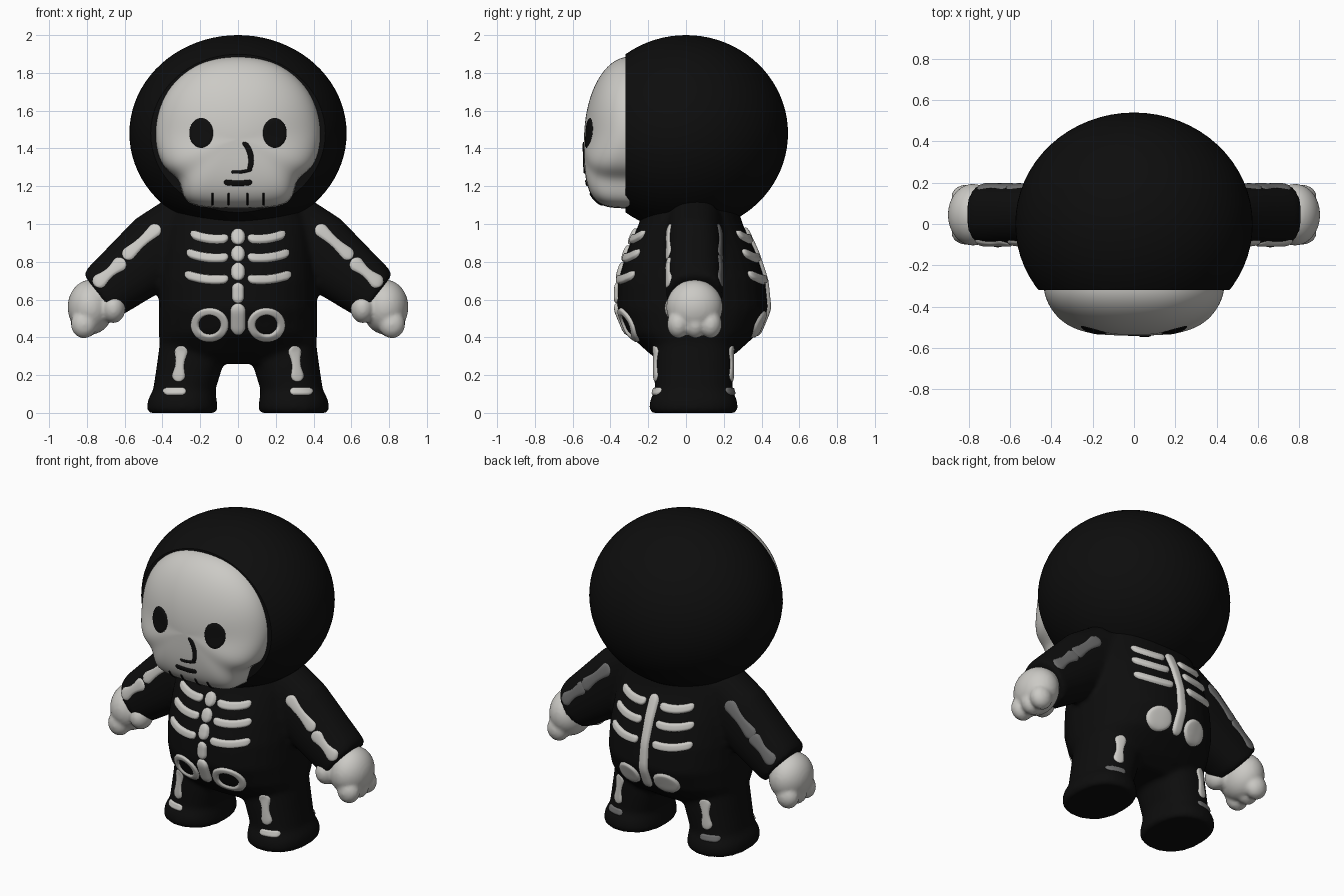
import bpy, bmesh, math
from mathutils import Vector, Matrix
from mathutils.bvhtree import BVHTree

cube = bpy.data.objects.get("Cube")
if cube:
    bpy.data.objects.remove(cube)


def material(name, rgb):
    m = bpy.data.materials.new(name)
    m.use_nodes = True
    m.diffuse_color = (*rgb, 1)
    bsdf = m.node_tree.nodes["Principled BSDF"]
    bsdf.inputs["Base Color"].default_value = (*rgb, 1)
    bsdf.inputs["Roughness"].default_value = 0.8
    return m


BLACK = material("suit_black", (0.004, 0.004, 0.004))
BONE = material("bone_white", (0.6, 0.59, 0.56))
GREY = material("shadow_grey", (0.15, 0.15, 0.15))


def finish(name, bm, mat, mods=(), angle=50):
    """Turn a bmesh into a smooth object with its modifiers baked in."""
    me = bpy.data.meshes.new(name)
    bm.to_mesh(me)
    bm.free()
    ob = bpy.data.objects.new(name, me)
    bpy.context.collection.objects.link(ob)
    for kind, settings in mods:
        mod = ob.modifiers.new(kind.lower(), kind)
        for key, value in settings.items():
            setattr(mod, key, value)
    if mods:
        bpy.context.view_layer.update()
        dg = bpy.context.evaluated_depsgraph_get()
        baked = bpy.data.meshes.new_from_object(ob.evaluated_get(dg))
        ob.modifiers.clear()
        ob.data = baked
    ob.data.materials.clear()
    ob.data.materials.append(mat)
    ob.data.shade_smooth()
    ob.data.set_sharp_from_angle(angle=math.radians(angle))
    return ob


def surface(ob):
    me = ob.data
    return BVHTree.FromPolygons([v.co for v in me.vertices],
                                [list(p.vertices) for p in me.polygons])


def loft(bm, rings, tilt=0.0, n=32, power=2.3):
    """Closed tube through rings of (centre, radius across, radius in y)."""
    d = Vector((math.cos(tilt), 0, math.sin(tilt)))
    loops = []
    for centre, ra, rb in rings:
        loop = []
        for k in range(n):
            a = math.tau * k / n
            c, s = math.cos(a), math.sin(a)
            c = math.copysign(abs(c) ** (2 / power), c)
            s = math.copysign(abs(s) ** (2 / power), s)
            loop.append(bm.verts.new(Vector(centre) + d * ra * c + Vector((0, rb * s, 0))))
        loops.append(loop)
    for low, high in zip(loops, loops[1:]):
        for k in range(n):
            bm.faces.new((low[k], low[(k + 1) % n], high[(k + 1) % n], high[k]))
    bm.faces.new(loops[0])
    bm.faces.new(loops[-1])


def ellipsoid(bm, centre, radii, u=32, v=20):
    mat = Matrix.Translation(centre) @ Matrix.Diagonal((*radii, 1))
    bmesh.ops.create_uvsphere(bm, u_segments=u, v_segments=v, radius=1, matrix=mat)


# Suit: torso, legs and arms fused into one soft skin
bm = bmesh.new()
torso = [(.26, .34, -.12, .18), (.32, .41, -.2, .27), (.42, .42, -.31, .38),
         (.55, .42, -.365, .435), (.7, .415, -.36, .42), (.85, .4, -.315, .37),
         (1.0, .38, -.25, .3), (1.1, .34, -.22, .27)]
loft(bm, [((0, (a + b) / 2, z), rx, (b - a) / 2) for z, rx, a, b in torso])
leg = [(0, .295, .175, .22), (.02, .295, .188, .235), (.07, .295, .182, .23),
       (.12, .285, .165, .205), (.25, .255, .175, .21), (.4, .23, .18, .21)]
arm = [(.25, .98, .2), (.42, .87, .2), (.58, .74, .175), (.7, .645, .155), (.73, .62, .14)]
for s in (1, -1):
    loft(bm, [((s * x, .04, z), rx, ry) for z, x, rx, ry in leg])
    tilt = math.radians(52 if s > 0 else 128)
    loft(bm, [((s * x, .045, z), r, .15) for x, z, r in arm], tilt)
bmesh.ops.recalc_face_normals(bm, faces=bm.faces)
suit = finish("suit", bm, BLACK, [("REMESH", dict(mode='VOXEL', voxel_size=.016)),
                                  ("SMOOTH", dict(factor=.5, iterations=6))])

# Hood: ball with a flat opening at the front
bm = bmesh.new()
ellipsoid(bm, (0, 0, 1.48), (.575, .54, .52), 64, 40)
cut = bmesh.ops.bisect_plane(bm, geom=bm.verts[:] + bm.edges[:] + bm.faces[:],
                             plane_co=(0, -.32, 0), plane_no=(0, 1, 0), clear_inner=True)
rim = [e for e in cut["geom_cut"] if isinstance(e, bmesh.types.BMEdge)]
bmesh.ops.contextual_create(bm, geom=rim)
bmesh.ops.recalc_face_normals(bm, faces=bm.faces)
finish("hood", bm, BLACK, angle=35)

# Mitten hands
for s, side in ((1, "left"), (-1, "right")):
    bm = bmesh.new()
    ellipsoid(bm, (s * .78, .045, .56), (.122, .15, .145))
    ellipsoid(bm, (s * .73, .045, .62), (.1, .125, .085))
    ellipsoid(bm, (s * .66, -.035, .555), (.065, .08, .08))
    for y in (-.04, .05, .13):
        ellipsoid(bm, (s * .815, y, .47), (.07, .06, .075))
    finish(side + "_hand", bm, BONE, [("REMESH", dict(mode='VOXEL', voxel_size=.011)),
                                      ("SMOOTH", dict(factor=.5, iterations=5))])

# Skull face: domed outline with a steep jaw
half = [(0, 1.89), (.12, 1.88), (.24, 1.84), (.36, 1.74), (.425, 1.61), (.445, 1.47),
        (.42, 1.34), (.375, 1.28), (.31, 1.24), (.3, 1.17), (.27, 1.11), (.18, 1.085), (0, 1.08)]
outline = half + [(-x, z) for x, z in half[-2:0:-1]]
bm = bmesh.new()
mid = 1.45
hub = bm.verts.new((0, -.54, mid))
loops = []
for k in range(1, 13):
    r = math.sin(k / 12 * math.pi / 2)
    loop = []
    for x, z in outline:
        low = min(1, max(0, (mid - z) / .2))
        p = 2 + 1.6 * low
        depth = .24 * max(0, 1 - r ** p) ** (1 / p)
        loop.append(bm.verts.new((x * r, -.3 - depth, mid + (z - mid) * r)))
    loops.append(loop)
n = len(outline)
for k in range(n):
    bm.faces.new((hub, loops[0][k], loops[0][(k + 1) % n]))
    for a, b in zip(loops, loops[1:]):
        bm.faces.new((a[k], b[k], b[(k + 1) % n], a[(k + 1) % n]))
bmesh.ops.recalc_face_normals(bm, faces=bm.faces)
if sum(f.normal.y for f in bm.faces) > 0:
    bmesh.ops.reverse_faces(bm, faces=bm.faces)
face = finish("skull_face", bm, BONE, [("SUBSURF", dict(levels=2, render_levels=2))], 80)

SUIT, FACE = surface(suit), surface(face)
FRONT, BACK = -1, 1


def patch(name, mat, target, side, fn, nu, nv, h):
    """Thin plate draped on a surface; fn gives x, z and height factor."""
    bm = bmesh.new()
    grid = []
    for i in range(nu + 1):
        row = []
        for j in range(nv + 1):
            x, z, t = fn(i / nu, j / nv)
            hit, nor, *_ = target.ray_cast(Vector((x, 3 * side, z)), Vector((0, -side, 0)))
            if hit is None:
                hit, nor, *_ = target.find_nearest(Vector((x, .3 * side, z)))
            if nor.y * side < 0:
                nor = -nor
            row.append(bm.verts.new(hit + nor * ((h + .003) * math.sqrt(max(0, t)) - .003)))
        grid.append(row)
    for a, b in zip(grid, grid[1:]):
        for j in range(nv):
            bm.faces.new((a[j], a[j + 1], b[j + 1], b[j]))
    bmesh.ops.remove_doubles(bm, verts=bm.verts, dist=.0002)
    bm.normal_update()
    if sum(f.normal.y * f.calc_area() for f in bm.faces) * side < 0:
        bmesh.ops.reverse_faces(bm, faces=bm.faces)
    return finish(name, bm, mat, angle=70)


def stroke(name, mat, target, side, p, q, w, waist=0, bend=0, h=.014):
    """Round-ended bar from p to q, optionally waisted or bowed."""
    p, q = Vector(p), Vector(q)
    perp = Vector((-(q - p).y, (q - p).x)).normalized()
    cap = min(1, 2 * w / (q - p).length)

    def fn(u, v):
        u = (1 - math.cos(math.pi * u)) / 2
        e = max(0, abs(2 * u - 1) - (1 - cap)) / cap
        end = math.sqrt(max(0, 1 - e * e))
        k = 2 * v - 1
        c = p.lerp(q, u) + perp * (bend * 4 * u * (1 - u)
                                   + k * w * end * (1 - waist * math.sin(math.pi * u) ** 2))
        return c.x, c.y, (1 - k ** 4) * end
    return patch(name, mat, target, side, fn, 24, 8, h)


def oval(name, mat, target, side, x, z, rx, rz, hole=0, h=.014):
    """Oval plate, or a ring when hole is above zero."""
    def fn(u, v):
        r = hole + (1 - hole) * v
        t = 1 - (2 * v - 1) ** 4 if hole else 1 - v ** 10
        a = math.tau * u
        return x + rx * r * math.cos(a), z + rz * r * math.sin(a), t
    return patch(name, mat, target, side, fn, 40, 8, h)


# Spine, front in separate vertebrae and back in one strip
for i, (top, low, w) in enumerate([(.975, .89, .04), (.885, .8, .038), (.795, .7, .038),
                                   (.69, .58, .034), (.58, .415, .042)]):
    stroke(f"vertebra_{i}", BONE, SUIT, FRONT, (0, top), (0, low), w, h=.02)
stroke("back_spine", BONE, SUIT, BACK, (0, .98), (0, .41), .036, .15, h=.018)

for s, side in ((1, "left"), (-1, "right")):
    # Ribs
    for i, (z, reach) in enumerate([(.925, .25), (.825, .27), (.71, .28)]):
        for way, label in ((FRONT, "front"), (BACK, "back")):
            stroke(f"{side}_{label}_rib_{i}", BONE, SUIT, way, (s * .05, z),
                   (s * reach, z + .025), .026, bend=-s * .015, h=.018)
    # Hips
    oval(side + "_front_hip", BONE, SUIT, FRONT, s * .15, .467, .102, .09, .55)
    oval(side + "_back_hip", BONE, SUIT, BACK, s * .13, .47, .085, .072)
    # Arm bones
    stroke(side + "_upper_arm_bone", BONE, SUIT, FRONT, (s * .415, .99), (s * .605, .82), .04, .3, h=.01)
    stroke(side + "_forearm_bone", BONE, SUIT, FRONT, (s * .6, .81), (s * .76, .675), .047, .4, h=.01)
    stroke(side + "_upper_arm_back", GREY, SUIT, BACK, (s * .415, .99), (s * .61, .81), .044, .3, h=.008)
    stroke(side + "_forearm_back", GREY, SUIT, BACK, (s * .59, .825), (s * .75, .68), .047, .35, h=.008)
    # Leg and foot bones
    for way, label, tint in ((FRONT, "front", BONE), (BACK, "back", GREY)):
        stroke(f"{side}_{label}_shin_bone", BONE, SUIT, way, (s * .298, .355), (s * .318, .165),
               .042, .4, h=.01)
        stroke(f"{side}_{label}_foot_bone", tint, SUIT, way, (s * .275, .115), (s * .395, .115),
               .021, h=.01)
    # Eyes
    oval(side + "_eye", BLACK, FACE, FRONT, s * .195, 1.482, .066, .083, h=.007)

# Nose, mouth and tooth gaps
stroke("nose_slit", BLACK, FACE, FRONT, (.03, 1.435), (.06, 1.285), .016, bend=.022, h=.007)
stroke("nose_base", BLACK, FACE, FRONT, (-.035, 1.275), (.075, 1.29), .009, bend=-.006, h=.007)
stroke("mouth", BLACK, FACE, FRONT, (-.075, 1.222), (.075, 1.222), .016, bend=-.006, h=.007)
for i, x in enumerate((-.135, -.05, .05, .135)):
    stroke(f"tooth_gap_{i}", BLACK, FACE, FRONT, (x, 1.165), (x, 1.1), .006, h=.006)
